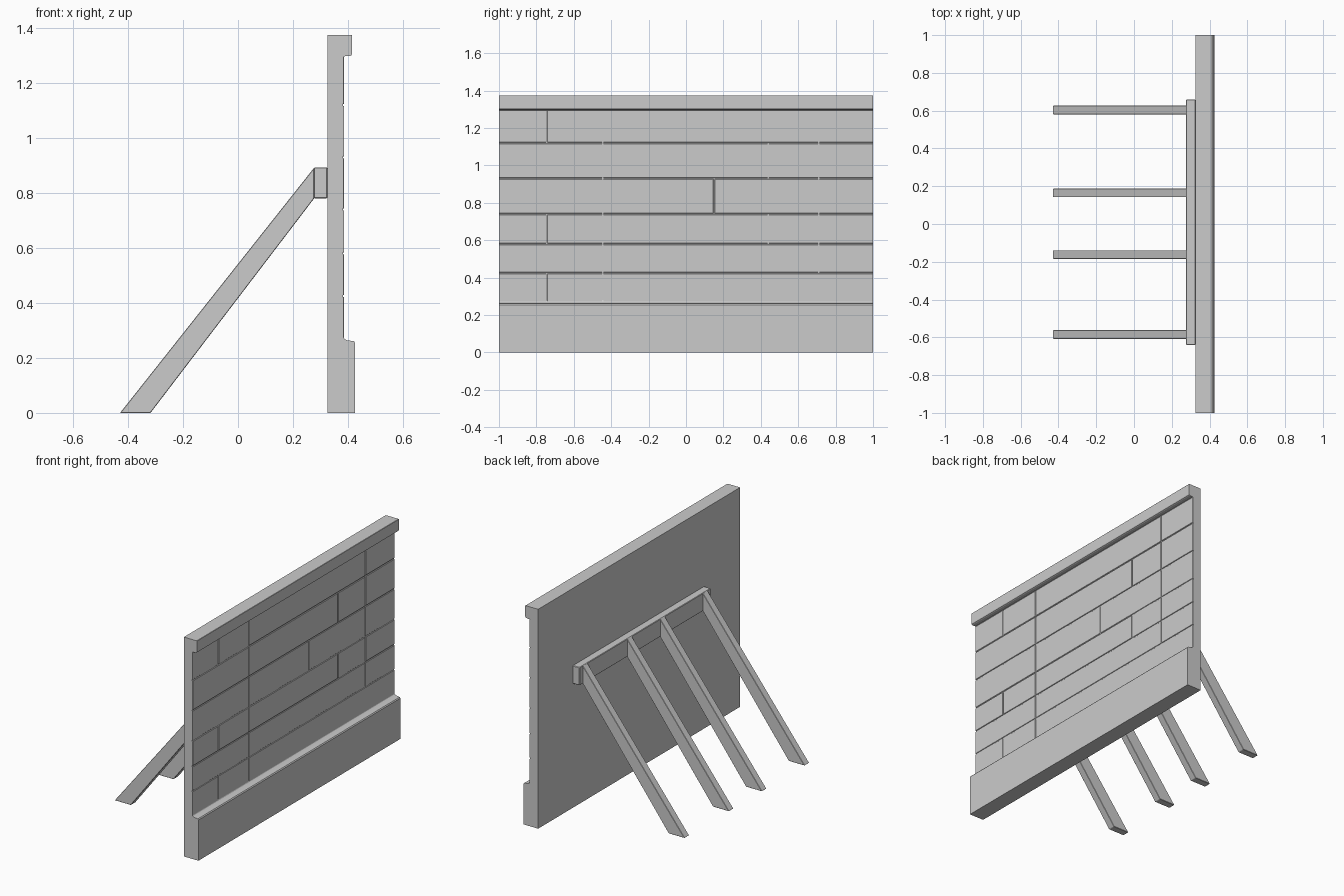
import bpy, bmesh, random

if "Cube" in bpy.data.objects:
    bpy.data.objects.remove(bpy.data.objects["Cube"])

random.seed(4)


def finish(bm, name, bevel=0.0):
    bmesh.ops.recalc_face_normals(bm, faces=bm.faces)
    me = bpy.data.meshes.new(name)
    bm.to_mesh(me)
    bm.free()
    ob = bpy.data.objects.new(name, me)
    bpy.context.collection.objects.link(ob)
    if bevel:
        mod = ob.modifiers.new("edge_bevel", 'BEVEL')
        mod.width = bevel
        mod.segments = 1
    return ob


def add_prism(bm, profile, y0, y1):
    """Extrude an (x, z) profile from y0 to y1."""
    face = bm.faces.new([bm.verts.new((x, y0, z)) for x, z in profile])
    ext = bmesh.ops.extrude_face_region(bm, geom=[face])
    verts = [v for v in ext["geom"] if isinstance(v, bmesh.types.BMVert)]
    bmesh.ops.translate(bm, verts=verts, vec=(0, y1 - y0, 0))


def prism(name, profile, y0, y1, bevel=0.0):
    bm = bmesh.new()
    add_prism(bm, profile, y0, y1)
    return finish(bm, name, bevel)


def rect(x0, x1, z0, z1):
    return [(x0, z0), (x1, z0), (x1, z1), (x0, z1)]


BACK = 0.325

# Wall core with baseboard and top cap in one profile
prism("wall", [
    (BACK, 0), (0.426, 0), (0.426, 0.255), (0.421, 0.261), (0.397, 0.264),
    (0.387, 0.269), (0.381, 0.28), (0.381, 1.293), (0.386, 1.297),
    (0.407, 1.298), (0.413, 1.301), (0.415, 1.307),
    (0.415, 1.373), (0.413, 1.375), (BACK, 1.375)], -1, 1)

# Planks on the front, separated by thin grooves
levels = [0.265, 0.425, 0.58, 0.74, 0.93, 1.12, 1.298]
joints = [
    [-0.745, -0.445],
    [-0.445, 0.71],
    [-0.745, -0.445, 0.44, 0.71],
    [-0.445, 0.15, 0.71],
    [-0.445, 0.44, 0.71],
    [-0.745, -0.445, 0.71],
]
GAP = 0.003
bm = bmesh.new()
for row, cuts in enumerate(joints):
    ends = [-1 - GAP] + cuts + [1 + GAP]
    for a, b in zip(ends, ends[1:]):
        front = 0.3855 + random.uniform(-0.001, 0.001)
        add_prism(bm, rect(0.37, front, levels[row] + GAP, levels[row + 1] - GAP),
                  a + GAP, b - GAP)
finish(bm, "wall_planks", 0.0015)

# Rail across the back
prism("back_rail", rect(0.276, BACK, 0.78, 0.893), -0.64, 0.66, 0.003)

# Slanted braces
for i, y in enumerate([-0.585, -0.162, 0.165, 0.604]):
    prism(f"brace_{i + 1}",
          [(-0.429, 0), (-0.318, 0), (0.277, 0.78), (0.277, 0.892)],
          y - 0.023, y + 0.023, 0.002)
